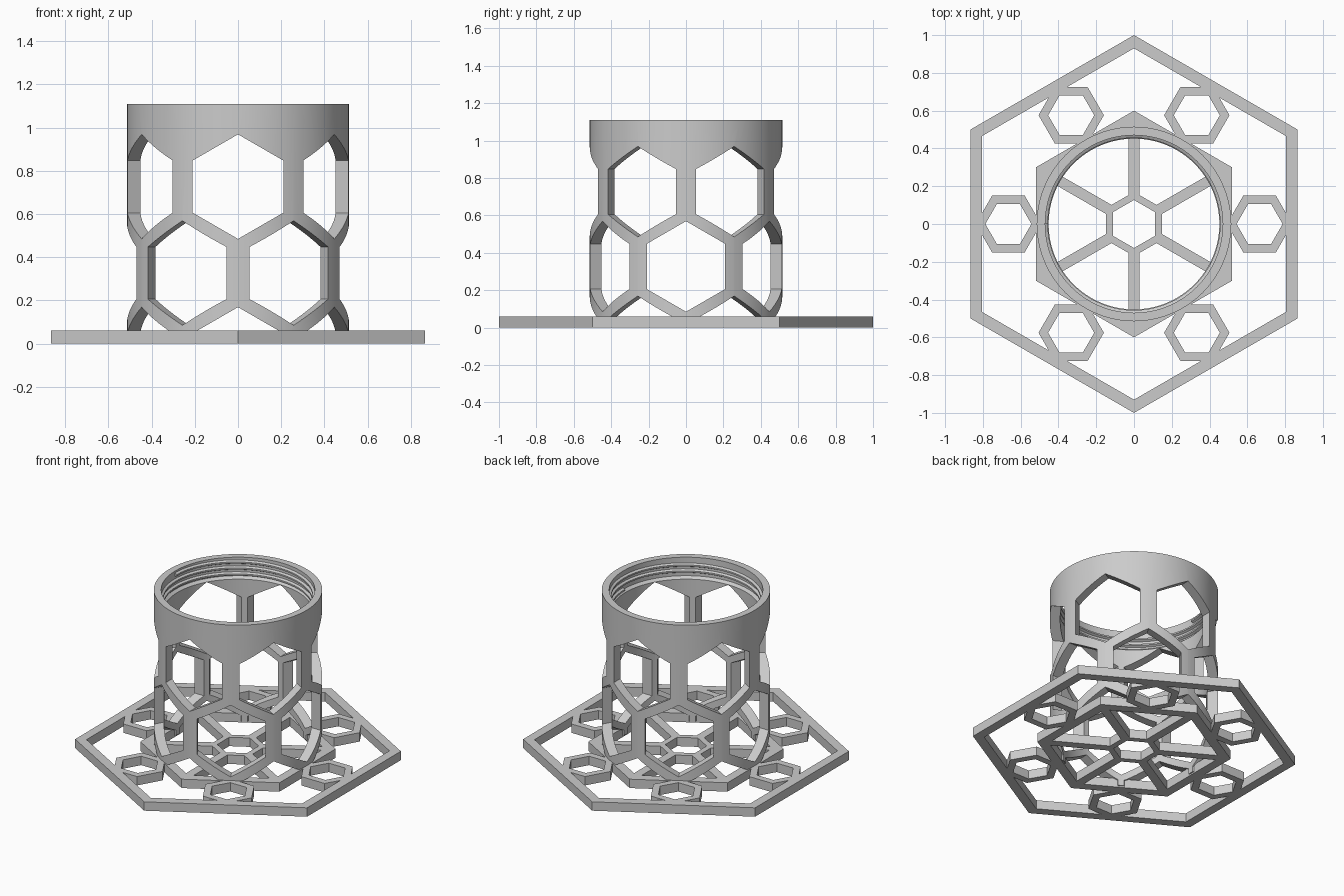
import bpy, bmesh
from math import sin, cos, pi, radians
from mathutils import Matrix

cube = bpy.data.objects.get("Cube")
if cube:
    bpy.data.objects.remove(cube)

grey = bpy.data.materials.new("plain grey")
grey.use_nodes = True
tone = (0.6, 0.6, 0.6, 1)
grey.diffuse_color = tone
grey.node_tree.nodes["Principled BSDF"].inputs["Base Color"].default_value = tone

BASE = 0.06        # base thickness
OUT, BORE = 0.515, 0.452
TOP = 1.11


def make(name, bm):
    bm.normal_update()
    bmesh.ops.recalc_face_normals(bm, faces=bm.faces)
    mesh = bpy.data.meshes.new(name)
    bm.to_mesh(mesh)
    bm.free()
    mesh.materials.append(grey)
    obj = bpy.data.objects.new(name, mesh)
    bpy.context.collection.objects.link(obj)
    return obj


def select(obj):
    bpy.ops.object.select_all(action="DESELECT")
    obj.select_set(True)
    bpy.context.view_layer.objects.active = obj


def lathe(bm, profile, sides, turn=0.0):
    """Closed (radius, height) profile, counter-clockwise, turned about z."""
    rings = []
    for i in range(sides):
        a = turn + 2 * pi * i / sides
        rings.append([bm.verts.new((r * cos(a), r * sin(a), z)) for r, z in profile])
    n = len(profile)
    for i in range(sides):
        a, b = rings[i], rings[(i + 1) % sides]
        for j in range(n):
            k = (j + 1) % n
            bm.faces.new((a[j], b[j], b[k], a[k]))


def hex_ring(name, outer, inner, turn=0.0, centre=(0, 0)):
    bm = bmesh.new()
    lathe(bm, [(outer, 0), (outer, BASE), (inner, BASE), (inner, 0)], 6, turn)
    bmesh.ops.translate(bm, verts=bm.verts, vec=(*centre, 0))
    return make(name, bm)


# Flat base: nested hexagon frames
hex_ring("outer_frame", 1.0, 0.93, pi / 6)
hex_ring("inner_frame", 0.6, 0.53, pi / 6)
hex_ring("hub_frame", 0.17, 0.127, pi / 6)

for i in range(6):
    a = i * pi / 3
    # Small hexagon links between the frames
    hex_ring(f"link_hexagon_{i + 1}", 0.173, 0.122, 0, (0.665 * cos(a), 0.665 * sin(a)))
    # Spokes from hub to inner frame corners
    bm = bmesh.new()
    bmesh.ops.create_cube(bm, size=1, matrix=Matrix.Rotation(a + pi / 6, 4, "Z")
                          @ Matrix.Translation((0.345, 0, BASE / 2))
                          @ Matrix.Diagonal((0.39, 0.056, BASE, 1)))
    make(f"spoke_{i + 1}", bm)

# Cup: tube with a slightly wider threaded mouth
bm = bmesh.new()
lathe(bm, [(OUT, 0.01), (OUT, TOP), (0.47, TOP), (0.47, 0.985), (BORE, 0.97), (BORE, 0.01)], 96)
cup = make("honeycomb_cup", bm)

# Honeycomb windows with upright points, alternate rows staggered by half a step
bm = bmesh.new()
for row, z in enumerate((0.727, 0.327, -0.073)):
    for i in range(6):
        place = (Matrix.Rotation(i * pi / 3 + (0 if row == 1 else pi / 6), 4, "Z")
                 @ Matrix.Translation((0.54, 0, z)) @ Matrix.Rotation(pi / 2, 4, "Y"))
        bmesh.ops.create_cone(bm, cap_ends=True, segments=6, radius1=0.242, radius2=0.242,
                              depth=0.32, matrix=place @ Matrix.Rotation(pi / 2, 4, "Z"))
cutter = make("window_cutter", bm)
cutter.hide_render = True
cut = cup.modifiers.new("windows", "BOOLEAN")
cut.operation = "DIFFERENCE"
cut.solver = "EXACT"
cut.object = cutter
select(cup)
bpy.ops.object.modifier_apply(modifier=cut.name)
bpy.data.objects.remove(cutter)
bpy.ops.object.shade_smooth_by_angle(angle=radians(20))

# Helical thread inside the mouth
bm = bmesh.new()
steps, turns = 72, 2.5
section = [(0.474, -0.015), (0.456, -0.005), (0.456, 0.005), (0.474, 0.015)]
previous = None
for s in range(int(steps * turns) + 1):
    a = 2 * pi * s / steps
    z = 0.985 + 0.04 * s / steps
    ring = [bm.verts.new((r * cos(a), r * sin(a), z + h)) for r, h in section]
    if previous:
        for j in range(4):
            k = (j + 1) % 4
            bm.faces.new((previous[j], ring[j], ring[k], previous[k]))
    else:
        bm.faces.new(ring)
    previous = ring
bm.faces.new(previous)
thread = make("mouth_thread", bm)
select(thread)
bpy.ops.object.shade_smooth_by_angle(angle=radians(20))
